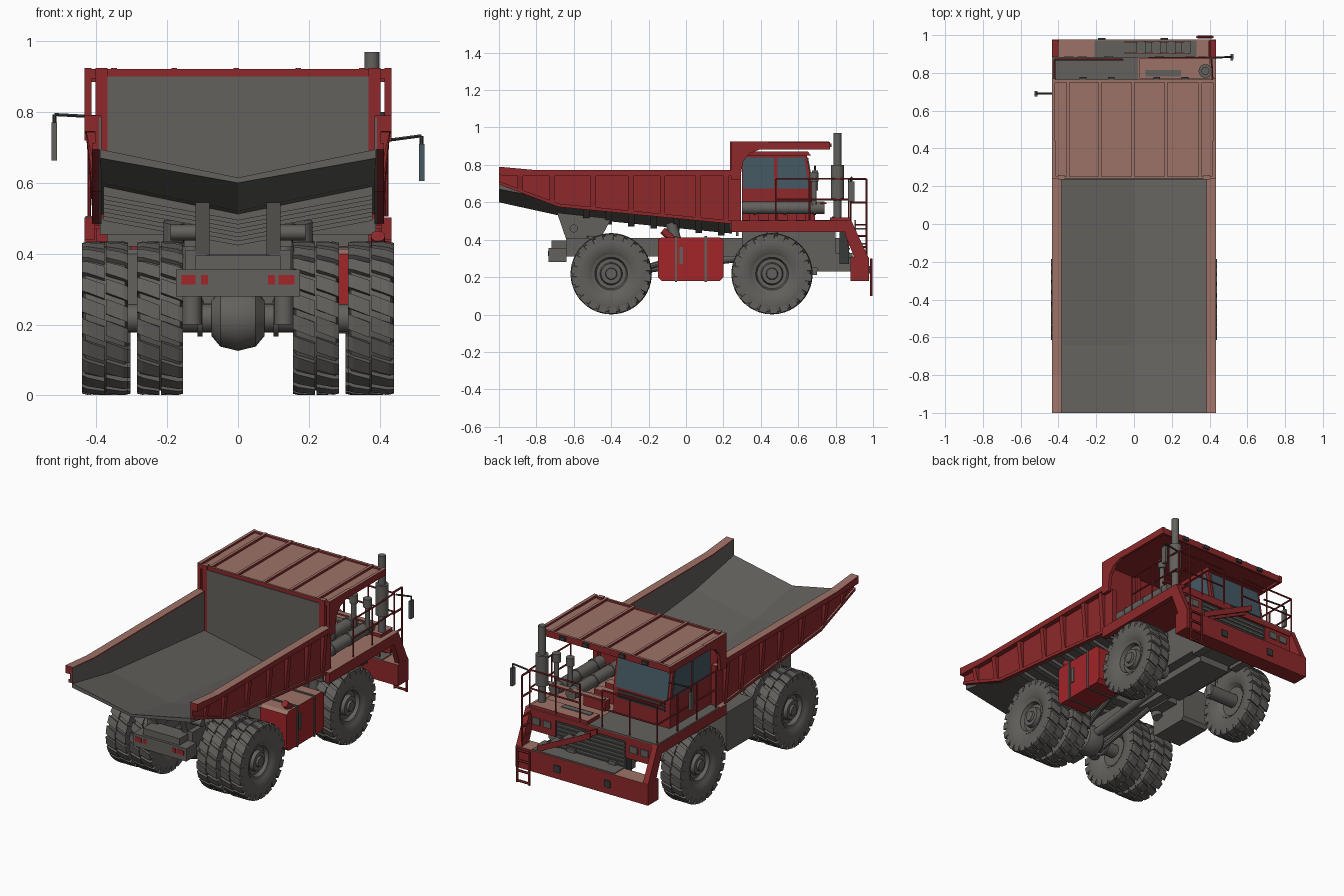
import bpy, bmesh, math
from mathutils import Vector

cube = bpy.data.objects.get("Cube")
if cube:
    bpy.data.objects.remove(cube)

def material(name, rgb):
    m = bpy.data.materials.new(name)
    m.use_nodes = True
    m.diffuse_color = (*rgb, 1)
    m.node_tree.nodes["Principled BSDF"].inputs["Base Color"].default_value = (*rgb, 1)
    return m

RED = material("red paint", (.27, .022, .024))
CLEAN = material("clean red", (.36, .018, .022))
DUST = material("dusty red", (.34, .168, .137))
GREY = material("body grey", (.125, .12, .11))
RUBBER = material("tyre grey", (.122, .116, .107))
DARK = material("dark metal", (.04, .042, .042))
GLASS = material("window blue", (.06, .10, .125))

def finish(name, bm, mat, smooth=False):
    bmesh.ops.recalc_face_normals(bm, faces=bm.faces)
    me = bpy.data.meshes.new(name)
    bm.to_mesh(me)
    bm.free()
    me.materials.append(mat)
    if mat in (RED, CLEAN) and not smooth:      # upward faces carry dust
        me.materials.append(DUST)
        for p in me.polygons:
            p.material_index = int(p.normal.z > .7)
    if smooth:
        me.shade_smooth()
        me.set_sharp_from_angle(angle=math.radians(35))
    ob = bpy.data.objects.new(name, me)
    bpy.context.scene.collection.objects.link(ob)
    return ob

def loft(bm, rings):
    vs = [[bm.verts.new(p) for p in r] for r in rings]
    n = len(vs[0])
    for a, b in zip(vs, vs[1:]):
        for i in range(n):
            bm.faces.new((a[i], a[(i + 1) % n], b[(i + 1) % n], b[i]))
    bm.faces.new(vs[0])
    bm.faces.new(vs[-1])

def prism(name, pts, x0, x1, mat):
    bm = bmesh.new()
    loft(bm, [[(x, y, z) for y, z in pts] for x in (x0, x1)])
    return finish(name, bm, mat)

def boxes(name, mat, *spans):
    bm = bmesh.new()
    for x0, x1, y0, y1, z0, z1 in spans:
        loft(bm, [[(x, y0, z0), (x, y1, z0), (x, y1, z1), (x, y0, z1)] for x in (x0, x1)])
    return finish(name, bm, mat)

def rods(name, mat, r, *paths, sides=6):
    bm = bmesh.new()
    for path in paths:
        for p, q in zip(path, path[1:]):
            p, q = Vector(p), Vector(q)
            rot = (q - p).to_track_quat('Z', 'Y')
            ring = [rot @ Vector((r * math.cos(a), r * math.sin(a), 0))
                    for a in (math.tau * i / sides for i in range(sides))]
            loft(bm, [[p + v for v in ring], [q + v for v in ring]])
    return finish(name, bm, mat, True)

def lathe(name, profile, mat, steps=36):
    bm = bmesh.new()
    vs = [bm.verts.new((x, 0, r)) for x, r in profile]
    es = [bm.edges.new(e) for e in zip(vs, vs[1:])]
    bmesh.ops.spin(bm, geom=vs + es, axis=(1, 0, 0), cent=(0, 0, 0), angle=math.tau, steps=steps)
    bmesh.ops.remove_doubles(bm, verts=bm.verts, dist=.0004)
    return finish(name, bm, mat, True)

# Wheels: tyre, staggered skewed lugs, dished rim and hub
tyre = lathe("tyre", [(-.045, .10), (-.058, .12), (-.064, .155), (-.062, .19), (-.056, .204),
                      (.056, .204), (.062, .19), (.064, .155), (.058, .12), (.045, .10)], RUBBER)
rim = lathe("rim", [(-.03, 0), (-.03, .085), (-.05, .105), (.05, .105), (.045, .088), (.022, .08),
                    (.022, .06), (.045, .054), (.045, .032), (.056, .028), (.056, 0)], GREY)
bm = bmesh.new()
LUGS = 22
for i in range(LUGS):
    for side in (-1, 1):
        rings = []
        for x, shift, top, low in ((.002, .4, .217, .195), (.05, .1, .217, .195), (.065, 0, .213, .178)):
            pts = []
            for da, r in ((0, low), (.7, low), (.7, top), (0, top)):
                a = math.tau / LUGS * (i + da + side * shift + (.5 if side > 0 else 0))
                pts.append((side * x, r * math.sin(a), r * math.cos(a)))
            rings.append(pts)
        loft(bm, rings)
lugs = finish("tyre_tread", bm, RUBBER)
spots = [(s * x, y) for s in (-1, 1) for x, y in ((.369, .46), (.375, -.4), (.22, -.4))]
for k, (x, y) in enumerate(spots):
    for part in (tyre, rim, lugs):
        ob = part if k == 0 else part.copy()
        if k:
            bpy.context.scene.collection.objects.link(ob)
        ob.location = (x, y, .218)
        ob.rotation_euler = (0, 0, math.pi if x < 0 else 0)

# Axles and differential
rods("axle_tubes", GREY, .04, [(-.4, -.4, .218), (.4, -.4, .218)],
     *[[(s * .16, .46, .218), (s * .35, .46, .218)] for s in (-1, 1)], sides=16)
rods("axle_flanges", GREY, .052, *[[(s * .10, -.4, .218), (s * .115, -.4, .218)] for s in (-1, 1)], sides=16)
diff = lathe("differential", [(-.075, 0), (-.075, .05), (-.05, .08), (0, .092), (.05, .08), (.075, .05), (.075, 0)], GREY, 20)
diff.location = (0, -.4, .218)
rods("drive_shaft", GREY, .025, [(0, -.36, .23), (0, .32, .31)], sides=12)
rods("suspension_arms", GREY, .016, *[[(s * .09, -.38, .2), (s * .13, -.02, .31)] for s in (-1, 1)], sides=10)
rods("suspension_struts", GREY, .028, *[[(s * .18, .46, .19), (s * .17, .46, .46)] for s in (-1, 1)],
     *[[(s * .13, -.5, .2), (s * .13, -.5, .42)] for s in (-1, 1)], sides=12)

# Chassis, engine, rear crossbeam and body pivots
boxes("frame_rails", GREY, *[(min(s * .09, s * .15), max(s * .09, s * .15), -.64, .83, .31, .41) for s in (-1, 1)],
      (-.15, .15, -.12, -.06, .31, .4), (-.15, .15, .2, .26, .31, .4))
boxes("rear_crossbeam", GREY, (-.175, .175, -.735, -.64, .28, .355), (-.12, .12, -.72, -.62, .355, .395))
boxes("rear_lamps", CLEAN, *[(x, x + w, -.739, -.73, .313, .34) for x, w in
                             ((-.16, .04), (-.105, .02), (.085, .02), (.115, .045))])
boxes("engine_block", GREY, (-.15, .16, .3, .8, .25, .47), (-.1, .1, .28, .7, .21, .26))
for s in (-1, 1):
    prism("body_pivot", [(-.69, .545), (-.4, .512), (-.46, .4), (-.62, .36), (-.64, .4)], s * .08, s * .12, GREY)
rods("pivot_pins", GREY, .022, *[[(s * .12, -.6, .46), (s * .19, -.6, .46)] for s in (-1, 1)], sides=12)
rods("hoist_cylinders", GREY, .03, *[[(s * .19, -.02, .27), (s * .18, -.08, .49)] for s in (-1, 1)], sides=14)

# Side tanks
tank = [(-.15, .2), (-.13, .18), (.18, .18), (.2, .2), (.2, .4), (.18, .413), (-.13, .413), (-.15, .4)]
prism("fuel_tank", tank, .25, .425, CLEAN)
boxes("fuel_tank_straps", GREY, *[(.245, .431, y, y + .012, .175, .419) for y in (-.06, .1)], (.425, .431, -.035, -.015, .27, .36))
rods("fuel_filler", RED, .02, [(.395, -.07, .4), (.395, -.125, .45)], sides=14)
boxes("fuel_tank_mounts", GREY, (.14, .26, -.12, .17, .3, .38))
prism("hydraulic_tank", [(y * .75 + .03, z) for y, z in tank], -.39, -.21, GREY)
boxes("hydraulic_tank_mounts", GREY, (-.22, -.14, -.04, .12, .3, .38))

# Dump body floor: shallow V with an upswept tail
def wall_bottom(y):
    return .575 - (y + .68) * .098 if y > -.68 else .575 - (y + .68) * .375

bm = bmesh.new()
loft(bm, [[(-.39, y, c + .08), (0, y, c), (.39, y, c + .08), (.39, y, c + .055), (0, y, c - t), (-.39, y, c + .055)]
          for y, c, t in ((-1, .615, .015), (-.64, .546, .025), (.245, .458, .025))])
finish("body_floor", bm, GREY)
bm = bmesh.new()
for i in range(7):
    y = -.55 + i * .12
    c = .521 - (y + .64) * .098
    loft(bm, [[(x, y + dy, z + dz) for dy, dz in ((0, .012), (.035, .012), (.035, -.018), (0, -.018))]
              for x, z in ((-.38, c + .07), (0, c), (.38, c + .07))])
finish("floor_ribs", bm, GREY)

# Dump body sides, rails and tapered ribs
edge = [(-1, wall_bottom(-1)), (-.68, wall_bottom(-.68)), (.25, wall_bottom(.25))]
for s in (-1, 1):
    side = edge + [(.25, .765), (-.8, .765), (-1, .785)]
    prism("side_lining", side, s * .385, s * .393, GREY)
    prism("side_panel", side, s * .393, s * .403, RED)
    prism("side_top_rail", [(-1, .79), (-.8, .772), (.25, .772), (.25, .74), (-.8, .74), (-1, .745)], s * .385, s * .434, RED)
    prism("side_bottom_rail", edge + [(y, z + .018) for y, z in edge[::-1]], s * .395, s * .412, RED)
    bm = bmesh.new()
    for y in (-.9, -.73, -.51, -.31, -.14, .05, .2):
        loft(bm, [[(s * x, y, z), (s * x, y + .028, z), (s * out, y + .028, z), (s * out, y, z)]
                  for x, out, z in ((.4, .409, wall_bottom(y)), (.4, .43, .75))])
    finish("side_ribs", bm, RED)
    # Canopy gussets and posts
    prism("canopy_gusset", [(.24, .72), (.24, .925), (.44, .925), (.4, .885), (.34, .86), (.305, .82), (.295, .76), (.295, .72)],
          s * .414, s * .434, RED)
    prism("headboard_side", [(.25, .48), (.25, .74), (.295, .74), (.295, .48)], s * .375, s * .403, RED)
    prism("canopy_post", [(.235, .5), (.235, .925), (.26, .925), (.26, .5)], s * .368, s * .402, RED)
    prism("canopy_side_lip", [(.24, .882), (.24, .922), (.77, .922), (.77, .882)], s * .417, s * .434, RED)
boxes("headboard_lining", GREY, (-.39, .39, .236, .25, .455, .9))
boxes("headboard", RED, (-.39, .39, .25, .265, .47, .9))
boxes("headboard_ribs", RED, *[(x - .012, x + .012, .26, .28, .5, .9) for x in (-.2, 0, .2)])
boxes("canopy", RED, (-.434, .434, .24, .76, .895, .911))
boxes("canopy_ribs", RED, *[(x - .008, x + .008, .24, .765, .905, .925) for x in (-.35, -.18, -.005, .17, .35)],
      (-.434, .434, .24, .252, .905, .922), (-.434, .434, .75, .765, .885, .922))
boxes("canopy_lamps", DARK, *[(x - .018, x + .018, .762, .778, .895, .915) for x in (-.27, -.12, .12, .27)])

# Front deck, nose and bumper
boxes("deck", RED, (-.434, .434, .27, .885, .47, .5),
      *[(x, x + .03, .24, .885, .44, .502) for x in (-.434, .404)], (.03, .4, .77, .88, .5, .52))
boxes("deck_tread", GREY, (-.43, .02, .3, .885, .498, .506), (.06, .25, .78, .815, .518, .524))
boxes("fender_linings", GREY, (-.37, -.15, .268, .28, .42, .475), (.15, .37, .268, .28, .42, .475))
boxes("bumper", RED, (-.435, .435, .88, .978, .18, .305))
boxes("bumper_tread", GREY, (-.21, .33, .88, .972, .303, .31))
boxes("bumper_lamps", DARK, *[(x, x + .04, .976, .984, .22, .26) for x in (-.19, .14)])
boxes("bumper_brackets", GREY, *[(x, x + .05, .7, .89, .23, .33) for x in (-.16, .11)])
for s in (-1, 1):
    prism("nose_strut", [(.85, .5), (.885, .5), (.975, .305), (.9, .305), (.85, .43)], s * .4, s * .434, RED)
boxes("headlamp_panels", RED, (-.4, -.22, .86, .88, .37, .5), (.24, .4, .86, .88, .37, .5))
boxes("headlamps", GREY, *[(x, x + .05, .878, .886, .41, .45) for x in (-.37, -.3, .27, .34)])
boxes("radiator", DARK, (-.22, .24, .82, .872, .27, .47))
boxes("radiator_slats", GREY, *[(-.21, .23, .87, .876, .3 + i * .024, .308 + i * .024) for i in range(7)])

# Cab with window plates
prism("cab", [(.3, .5), (.68, .5), (.68, .66), (.645, .855), (.3, .855)], -.37, .0, RED)
prism("cab_roof", [(.29, .85), (.67, .85), (.65, .872), (.29, .872)], -.38, .01, RED)
for x in (-.374, -.002):
    prism("cab_rear_side_window", [(.305, .675), (.47, .675), (.47, .84), (.305, .84)], x, x + .006, GLASS)
    prism("cab_door_window", [(.488, .675), (.658, .675), (.632, .84), (.488, .84)], x, x + .006, GLASS)
prism("windshield", [(.678, .665), (.684, .665), (.653, .84), (.647, .84)], -.355, -.015, GLASS)
boxes("cab_vents", DARK, *[(-.34, -.03, .678, .685, .6 + i * .02, .61 + i * .02) for i in range(3)])

# Exhaust, air cleaners and cylinders on the deck
rods("exhaust_pipe", GREY, .021, [(.378, .81, .5), (.378, .81, .97)], sides=18)
rods("muffler", GREY, .036, [(.378, .81, .62), (.378, .81, .8)], sides=18)
rods("air_tanks", GREY, .034, *[[(x, .3, .57), (x, .74, .57)] for x in (.24, .35)], sides=18)
rods("air_tank_bands", GREY, .038, *[[(x, y, .57), (x, y + .015, .57)] for x in (.24, .35) for y in (.36, .52, .68)], sides=18)
rods("intake_stems", GREY, .014, *[[(x, .685, .57), (x, .685, .75)] for x in (.28, .37)], sides=12)
rods("intake_caps", GREY, .024, *[[(x, .685, .71), (x, .685, .76)] for x in (.28, .37)], sides=14)
boxes("deck_steps", RED, *[(.05, .19, y, y + .05, .5, .56) for y in (.34, .44, .54, .64)], (.02, .4, .72, .75, .59, .6))

# Handrails, stair and ladder
def fence(points, low=.505, high=.725):
    paths = [[(x, y, z) for x, y in points] for z in (high, (low + high) / 2)]
    return paths + [[(x, y, low), (x, y, high)] for x, y in points]

rods("deck_handrails", RED, .005, *fence([(-.42, .32), (-.42, .5), (-.42, .68), (-.42, .87), (-.24, .87), (-.06, .87)]),
     *fence([(.08, .88), (.24, .88), (.41, .88), (.42, .66), (.42, .48)]))
rods("stair_handrails", RED, .006, [(.4, .965, .3), (.4, .965, .725), (.4, .88, .725)], [(.4, .965, .6), (.4, .88, .6)])
bm = bmesh.new()
for y in (.9, .96):
    loft(bm, [[(x, y + dy, z + dz) for dy, dz in ((0, 0), (.01, 0), (.01, .035), (0, .035))]
              for x, z in ((.3, .3), (-.05, .47))])
finish("stair_stringers", bm, RED)
boxes("stair_treads", GREY, *[(.25 - i * .08, .3 - i * .08, .9, .965, .335 + i * .04, .343 + i * .04) for i in range(4)])
rods("front_ladder", RED, .007, *[[(x, .99, .1), (x, .99, .3)] for x in (.335, .415)],
     *[[(.335, .99, z), (.415, .99, z)] for z in (.11, .17, .23, .29)])
rods("upper_rungs", RED, .006, *[[(.4, .9, z), (.4, .96, z)] for z in (.36, .42, .48)])

# Mirrors, one with rear-facing glass
rods("mirror_arms", DARK, .005, [(.42, .88, .72), (.518, .885, .733), (.518, .885, .7)],
     [(-.37, .69, .785), (-.518, .69, .793), (-.518, .69, .76)])
boxes("mirrors", GREY, (.511, .526, .87, .9, .605, .71), (-.526, -.511, .675, .705, .663, .77))
boxes("mirror_glass", GLASS, (.512, .525, .866, .871, .608, .707))
